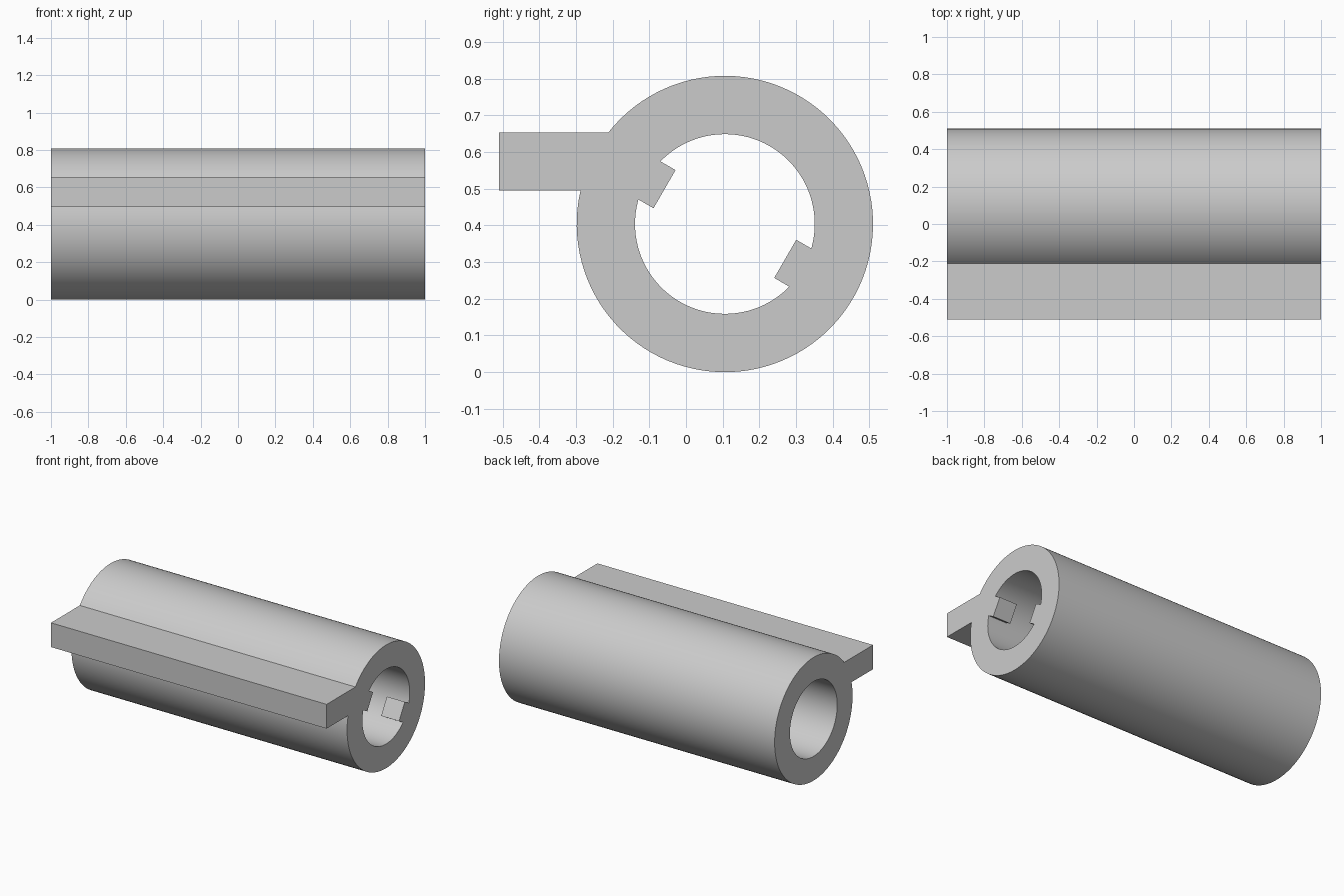
import bpy, bmesh
from math import asin, cos, sin, pi, radians

cube = bpy.data.objects.get("Cube")
if cube:
    bpy.data.objects.remove(cube, do_unlink=True)

CY, CZ = 0.106, 0.404              # tube axis
R_OUT, R_BORE = 0.404, 0.245
RIDGE_FRONT, RIDGE_LOW, RIDGE_TOP = -0.51, 0.495, 0.654
KEY_REACH, KEY_HALF, KEY_LEN = 0.19, 0.06, 0.13

grey = bpy.data.materials.new("plain grey")
grey.use_nodes = True
colour = (0.6, 0.6, 0.6, 1)
grey.diffuse_color = colour
grey.node_tree.nodes["Principled BSDF"].inputs["Base Color"].default_value = colour


def arc(radius, start, end, steps):
    """Points (y, z) along an arc about the tube axis, both ends included."""
    angles = [start + (end - start) * i / steps for i in range(steps + 1)]
    return [(CY + radius * cos(a), CZ + radius * sin(a)) for a in angles]


def extrude_profile(name, loops, x0, x1):
    """Fill closed (y, z) loops, holes included, and extrude along x."""
    bm = bmesh.new()
    edges = []
    for loop in loops:
        verts = [bm.verts.new((x0, y, z)) for y, z in loop]
        edges += [bm.edges.new((v, verts[i - 1])) for i, v in enumerate(verts)]
    bmesh.ops.triangle_fill(bm, edges=edges, use_beauty=True)
    result = bmesh.ops.extrude_face_region(bm, geom=bm.faces[:], use_keep_orig=True)
    moved = [g for g in result["geom"] if isinstance(g, bmesh.types.BMVert)]
    bmesh.ops.translate(bm, verts=moved, vec=(x1 - x0, 0, 0))
    bmesh.ops.recalc_face_normals(bm, faces=bm.faces[:])
    mesh = bpy.data.meshes.new(name)
    bm.to_mesh(mesh)
    bm.free()
    mesh.materials.append(grey)
    obj = bpy.data.objects.new(name, mesh)
    bpy.context.collection.objects.link(obj)
    bpy.ops.object.select_all(action="DESELECT")
    obj.select_set(True)
    bpy.context.view_layer.objects.active = obj
    bpy.ops.object.shade_smooth_by_angle(angle=radians(30))
    return obj


# Tube with the flat ridge running along its front
low = pi - asin((RIDGE_LOW - CZ) / R_OUT)
top = 3 * pi - asin((RIDGE_TOP - CZ) / R_OUT)
outline = arc(R_OUT, low, top, 96)
outline += [(RIDGE_FRONT, RIDGE_TOP), (RIDGE_FRONT, RIDGE_LOW)]
bore = arc(R_BORE, 0, 2 * pi, 96)[:-1]
extrude_profile("ridged_tube", [outline, bore], -1, 1)

# Two opposite short keys inside the bore at the right-hand opening
for name, angle in (("upper_key", radians(150)), ("lower_key", radians(330))):
    spread = asin(KEY_HALF / R_BORE)
    profile = arc(R_BORE + 0.0005, angle - spread, angle + spread, 8)
    for side in (KEY_HALF, -KEY_HALF):
        profile.append((CY + KEY_REACH * cos(angle) - side * sin(angle),
                        CZ + KEY_REACH * sin(angle) + side * cos(angle)))
    extrude_profile(name, [profile], 1 - KEY_LEN, 1)
